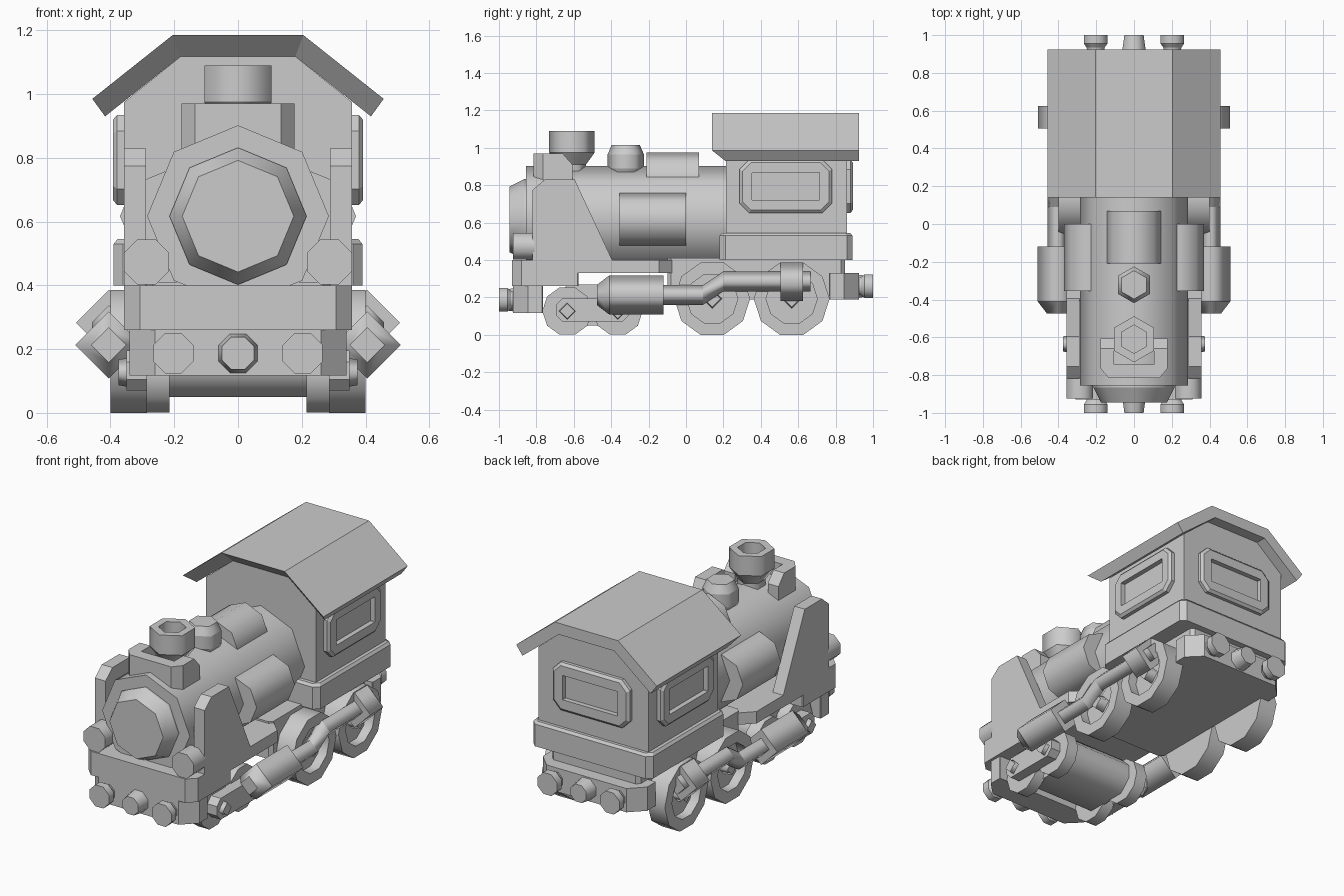
import bpy, bmesh
from math import sin, cos, pi

if "Cube" in bpy.data.objects:
    bpy.data.objects.remove(bpy.data.objects["Cube"])


def skin(name, rings, smooth=False):
    """Join equal-length point loops into a closed shell with flat end caps."""
    bm = bmesh.new()
    loops = [[bm.verts.new(p) for p in ring] for ring in rings]
    n = len(loops[0])
    for a, b in zip(loops, loops[1:]):
        for i in range(n):
            f = bm.faces.new((a[i], a[(i + 1) % n], b[(i + 1) % n], b[i]))
            f.smooth = smooth
    bm.faces.new(loops[0])
    bm.faces.new(loops[-1])
    bmesh.ops.recalc_face_normals(bm, faces=bm.faces)
    for loop in loops:
        for i in range(n):
            e = bm.edges.get((loop[i], loop[(i + 1) % n]))
            if e:
                e.smooth = False
    mesh = bpy.data.meshes.new(name)
    bm.to_mesh(mesh)
    bm.free()
    ob = bpy.data.objects.new(name, mesh)
    bpy.context.collection.objects.link(ob)
    return ob


def place(axis, u, v, w):
    """Plane coordinates (u, v) at position w along an axis."""
    return {'x': (w, u, v), 'y': (u, w, v), 'z': (u, v, w)}[axis]


def tube(name, axis, sides, steps, flat=False):
    """Low-poly turned part; steps are (u, v, w, radius)."""
    ph = 0.5 if flat else 0
    rings = [[place(axis, u + r * sin(2 * pi * (i + ph) / sides),
                    v + r * cos(2 * pi * (i + ph) / sides), w)
              for i in range(sides)] for u, v, w, r in steps]
    return skin(name, rings, True)


def prism(name, axis, pts, a, b):
    return skin(name, [[place(axis, u, v, w) for u, v in pts] for w in (a, b)])


def crect(u0, u1, v0, v1, c, d=None):
    """Rectangle with cut corners (d cuts the high-v corners)."""
    d = c if d is None else d
    return [(u0 + c, v0), (u1 - c, v0), (u1, v0 + c), (u1, v1 - d),
            (u1 - d, v1), (u0 + d, v1), (u0, v1 - d), (u0, v0 + c)]


def window(name, axis, s, wall, u0, u1, v0, v1, m):
    def ring(inset, c, w):
        pts = crect(u0 + inset, u1 - inset, v0 + inset, v1 - inset, c)
        return [place(axis, u, v, s * w) for u, v in pts]
    skin(name, [ring(0, .05, wall - .01), ring(0, .05, wall + .022),
                ring(.015, .045, wall + .035), ring(m, .002, wall + .035),
                ring(m, .002, wall + .006)])


# Boiler and smokebox door
tube("boiler", 'y', 8, [(0, .617, -.855, .285), (0, .617, .23, .285)])
tube("smokebox_door", 'y', 8, [(0, .617, -.84, .215), (0, .617, -.865, .215),
                               (0, .617, -.945, .175)])
tube("top_tank", 'y', 8, [(0, .825, -.21, .15), (0, .825, .07, .15)])

# Chimney with a hollow top, its front shield, and the dome
cy = -.61
tube("chimney", 'z', 6, [(0, cy, .84, .075), (0, cy, .91, .075), (0, cy, .975, .122),
                         (0, cy, 1.09, .122), (0, cy, 1.09, .075), (0, cy, 1.0, .075)])
prism("shield_front", 'z', [(-.177, -.745), (-.177, -.765), (-.135, -.815), (.135, -.815),
                            (.177, -.765), (.177, -.745)], .79, .97)
for s in (-1, 1):
    prism("shield_arm", 'x', [(-.745, .79), (-.745, .97), (-.66, .97), (-.607, .91),
                              (-.607, .79)], s * .107, s * .177)
tube("dome", 'z', 6, [(0, -.322, .85, .08), (0, -.322, .89, .097),
                      (0, -.322, .965, .097), (0, -.322, 1.015, .075)])

# Frames, running board and bumpers
prism("running_board", 'z', crect(-.357, .357, -.93, -.07, .05, .075), .33, .4)
prism("front_beam", 'z', crect(-.357, .357, -.93, -.575, .05, .005), .26, .335)
prism("front_bumper", 'z', crect(-.34, .34, -.925, -.765, .08, .005), .117, .262)
prism("rear_bumper", 'z', crect(-.34, .34, .765, .925, .005, .08), .19, .33)
prism("main_frame", 'z', crect(-.287, .287, -.1, .85, .02), .19, .41)

# Cab, skirt and roof
prism("cab", 'y', [(-.357, .4), (.357, .4), (.357, .975), (.18, 1.118),
                   (-.18, 1.118), (-.357, .975)], .213, .86)
skin("cab_skirt", [[(x, y, z) for x, y in crect(-.39 + i, .39 - i, .18 + i, .89 - i, .03)]
                   for z, i in ((.4, 0), (.53, 0), (.545, .012))])
stations = [(-.457, .985, -.417, .93), (-.205, 1.185, -.18, 1.118),
            (.205, 1.185, .18, 1.118), (.457, .985, .417, .93)]
skin("roof", [[(ox, .14, oz), (ox, .925, oz), (ix, .925, iz), (ix, .21, iz)]
              for ox, oz, ix, iz in stations])
window("rear_window", 'y', 1, .857, -.25, .25, .652, .935, .07)

# Buffers and couplings at both ends
for end, z in ((-1, .187), (1, .26)):
    tube("coupling", 'y', 8, [(0, z, end * .9, .07), (0, z, end, .055)], True)
    for s in (-1, 1):
        tube("buffer", 'y', 8, [(s * .203, z, end * .9, .045), (s * .203, z, end * .935, .052),
                                (s * .203, z, end * .955, .068), (s * .203, z, end, .068)], True)

# Parts repeated on each side
for s in (-1, 1):
    window("side_window", 'x', s, .357, .287, .78, .652, .935, .067)
    tube("side_tank", 'y', 8, [(s * .23, .617, -.355, .14), (s * .23, .617, 0, .14)])
    tube("head_lamp", 'y', 8, [(s * .287, .473, -.925, .076), (s * .287, .473, -.81, .076)], True)
    prism("smoke_deflector", 'x', [(-.82, .39), (-.82, .775), (-.755, .83),
                                   (-.595, .83), (-.39, .39)], s * .288, s * .357)

    # Driving wheels with recessed faces
    for y in (.14, .565):
        R, z = .203, .193
        tube("driving_wheel", 'x', 10, [(y, z, s * .285, R), (y, z, s * .40, R),
                                        (y, z, s * .40, .137), (y, z, s * .345, .137)], True)
        tube("wheel_hub", 'x', 4, [(y, z, s * .33, .055), (y, z, s * .40, .045)])

    # Leading bogie
    for y in (-.635, -.365):
        tube("small_wheel", 'x', 10, [(y, .127, s * .215, .133), (y, .127, s * .287, .133)], True)
        tube("bogie_hub", 'x', 4, [(y, .127, s * .33, .048), (y, .127, s * .375, .04)])
    prism("bogie_side", 'x', crect(-.695, -.305, .07, .195, .035), s * .28, s * .35)

    # Cylinder, bent rod and crosshead, all square in section
    x = s * .405
    tube("steam_cylinder", 'y', 4, [(x, .213, -.475, .055), (x, .213, -.41, .105),
                                    (x, .213, -.12, .105)])
    tube("drive_rod", 'y', 4, [(x, .213, -.13, .053), (x, .213, .09, .053),
                               (x, .285, .2, .053), (x, .285, .665, .053)])
    tube("crosshead", 'y', 4, [(x, .283, .505, .103), (x, .283, .625, .103)])

# Drum-like bogie body between the small wheels
skin("bogie_body", [[(x, y, z) for y, z in crect(-.70, -.30, .05, .27, .07)]
                    for x in (-.225, .225)], True)
